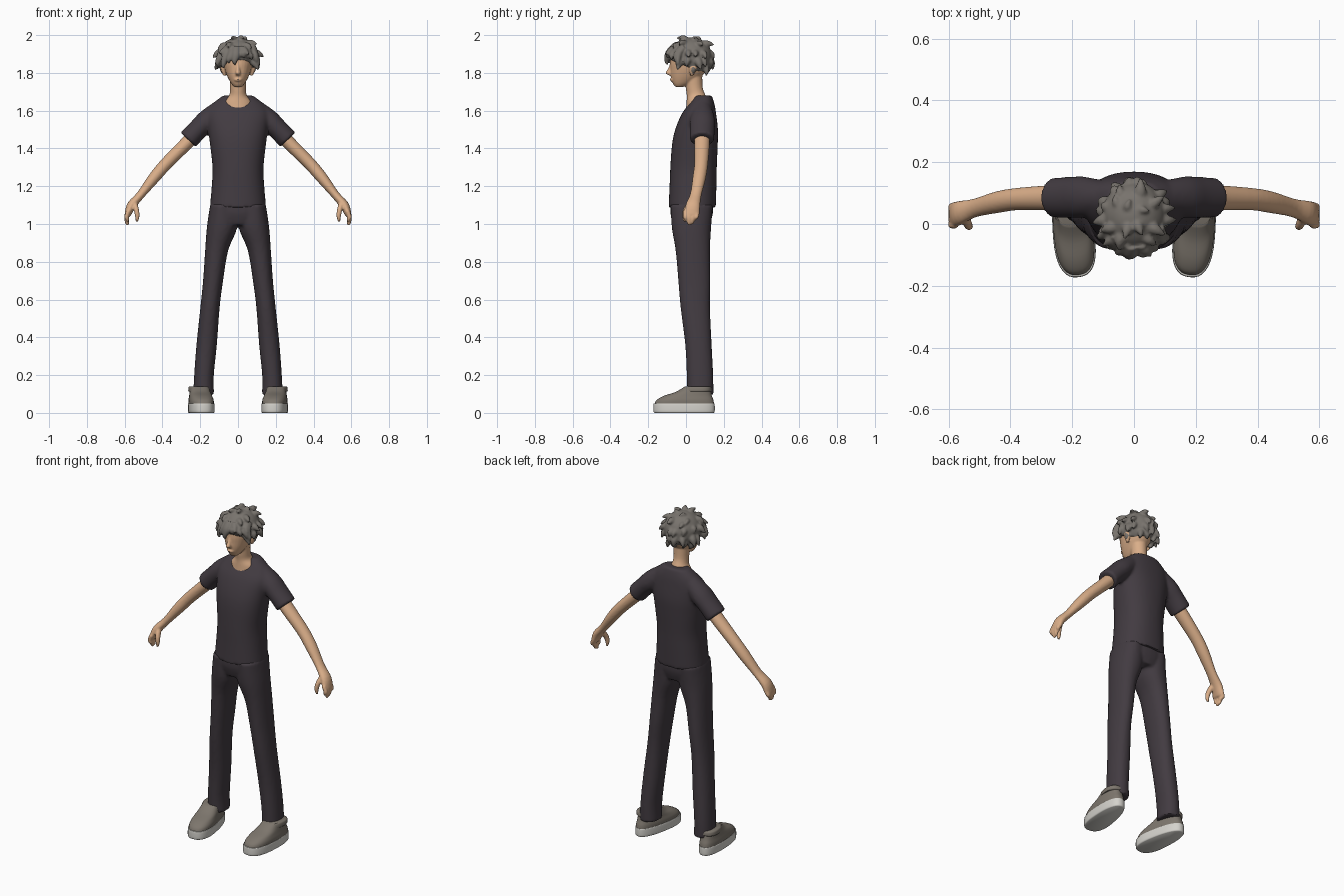
import bpy, bmesh, math, random
from mathutils import Vector, Matrix

random.seed(4)


def material(name, r, g, b):
    m = bpy.data.materials.new(name)
    lin = [((c / 255 + 0.055) / 1.055) ** 2.4 for c in (r, g, b)]
    m.diffuse_color = (*lin, 1)
    return m


SKIN = material("skin tan", 218, 174, 137)
CLOTH = material("charcoal cloth", 66, 59, 65)
HAIR = material("hair grey", 120, 115, 109)
SHOE = material("shoe grey", 125, 118, 109)
SOLE = material("sole white", 212, 210, 204)


def spline(rows, sub):
    """Catmull-Rom through rows of numbers."""
    out = []
    for i in range(len(rows) - 1):
        p = [rows[max(i - 1, 0)], rows[i], rows[i + 1], rows[min(i + 2, len(rows) - 1)]]
        for k in range(sub):
            t = k / sub
            out.append([b + 0.5 * t * (c - a + t * (2 * a - 5 * b + 4 * c - d + t * (3 * (b - c) + d - a)))
                        for a, b, c, d in zip(*p)])
    return out + [list(rows[-1])]


def loft(bm, rows, flat=True, n=28, p=2.0, sub=4, sides=(1,), taper=0.0, yaw=0.0):
    """Rows are x, y, z, half width, half depth; flat keeps rings level, else they follow the path."""
    rows = spline(rows, sub)
    pts = [Vector(r[:3]) for r in rows]
    way = (pts[-1] - pts[0]).normalized()
    ref = Vector((0, 1, 0)) if abs(way.y) < 0.8 else Vector((1, 0, 0))
    pivot = Vector((0.2, 0, 0))
    turn = Matrix.Rotation(yaw, 3, 'Z')
    for s in sides:
        loops = []
        for i, (c, r) in enumerate(zip(pts, rows)):
            u, v = Vector((1, 0, 0)), Vector((0, 1, 0))
            if not flat:
                t = (pts[min(i + 1, len(pts) - 1)] - pts[max(i - 1, 0)]).normalized()
                u = ref.cross(t).normalized()
                v = t.cross(u)
            ring = []
            for k in range(n):
                a = 2 * math.pi * k / n
                ca, sa = math.cos(a), math.sin(a)
                ca = math.copysign(abs(ca) ** (2 / p), ca)
                sa = math.copysign(abs(sa) ** (2 / p), sa)
                q = c + u * (r[3] * ca * (1 - taper * sa)) + v * (r[4] * sa)
                if yaw:
                    q = turn @ (q - pivot) + pivot
                ring.append(bm.verts.new((q.x * s, q.y, q.z)))
            loops.append(ring)
        for a, b in zip(loops, loops[1:]):
            for k in range(n):
                bm.faces.new((a[k], a[(k + 1) % n], b[(k + 1) % n], b[k]))
        bm.faces.new(loops[0])
        bm.faces.new(loops[-1])


def finish(name, bm, mat, voxel=0, smooth=3):
    """Make the object; a voxel size welds overlapping pieces into one skin."""
    bmesh.ops.recalc_face_normals(bm, faces=bm.faces)
    me = bpy.data.meshes.new(name)
    bm.to_mesh(me)
    bm.free()
    ob = bpy.data.objects.new(name, me)
    bpy.context.collection.objects.link(ob)
    if voxel:
        m = ob.modifiers.new("weld", 'REMESH')
        m.mode, m.voxel_size = 'VOXEL', voxel
        m = ob.modifiers.new("soften", 'SMOOTH')
        m.factor, m.iterations = 0.5, smooth
        dg = bpy.context.evaluated_depsgraph_get()
        me = bpy.data.meshes.new_from_object(ob.evaluated_get(dg))
        ob.modifiers.clear()
        ob.data = me
    me.materials.clear()
    me.materials.append(mat)
    me.shade_smooth()
    me.set_sharp_from_angle(angle=math.radians(45))
    return ob


BOTH = (1, -1)

# shirt: torso and sleeves
bm = bmesh.new()
loft(bm, [(0, .033, 1.088, .149, .125), (0, .037, 1.2, .139, .124), (0, .04, 1.3, .135, .123),
          (0, .047, 1.42, .148, .121), (0, .056, 1.5, .158, .113), (0, .068, 1.58, .165, .092),
          (0, .083, 1.635, .135, .068), (0, .092, 1.68, .08, .045)], p=2.3, n=40)
loft(bm, [(.09, .087, 1.61, .05, .05), (.16, .087, 1.55, .058, .066), (.21, .086, 1.503, .054, .066),
          (.264, .085, 1.446, .056, .064)], flat=False, sides=BOTH)
finish("shirt", bm, CLOTH, .009, 4)

# trousers: hips and legs
bm = bmesh.new()
loft(bm, [(0, .03, 1.14, .135, .11), (0, .03, 1.06, .15, .113), (0, .03, .995, .11, .095)], p=2.3)
loft(bm, [(.078, .03, 1.1, .07, .112), (.085, .029, .98, .08, .104), (.113, .036, .86, .061, .091),
          (.132, .044, .7, .053, .085), (.148, .049, .56, .051, .078), (.166, .066, .36, .054, .07),
          (.18, .074, .2, .052, .07), (.182, .076, .095, .055, .069)], sides=BOTH, p=2.2)
finish("trousers", bm, CLOTH, .009, 3)

# arms and hands
bm = bmesh.new()
loft(bm, [(.2, .085, 1.51, .038, .04), (.26, .085, 1.44, .036, .041), (.375, .081, 1.325, .033, .036),
          (.44, .071, 1.25, .031, .035), (.515, .052, 1.155, .022, .03), (.563, .037, 1.1, .024, .038),
          (.582, .029, 1.055, .018, .042), (.586, .028, 1.045, .015, .04)], flat=False, sides=BOTH)
for y, tip in ((-.003, 1.015), (.018, .995), (.038, 1.0), (.056, 1.02)):
    loft(bm, [(.578, y, 1.07, .012, .012), (.59, y, 1.04, .012, .012),
              (.587, y * .8 + .002, tip + .012, .011, .011), (.58, y * .8 + .003, tip, .006, .006)],
         flat=False, sides=BOTH, n=12)
loft(bm, [(.55, .03, 1.115, .016, .018), (.538, .0, 1.075, .014, .016), (.533, -.008, 1.04, .012, .012),
          (.536, -.006, 1.012, .006, .006)], flat=False, sides=BOTH, n=12)
finish("arms", bm, SKIN, .005, 3)

# head, neck, nose and ears
bm = bmesh.new()
loft(bm, [(0, -.035, 1.726, .02, .022), (0, -.02, 1.745, .037, .05), (0, 0, 1.78, .056, .08),
          (0, .015, 1.82, .071, .098), (0, .02, 1.86, .079, .104), (0, .025, 1.92, .08, .1),
          (0, .03, 1.965, .04, .05)], p=2.15)
loft(bm, [(0, .055, 1.6, .08, .056), (0, .059, 1.645, .075, .056), (0, .054, 1.68, .047, .05),
          (0, .044, 1.72, .042, .045), (0, .04, 1.79, .046, .046)])
loft(bm, [(0, -.074, 1.86, .009, .008), (0, -.082, 1.825, .009, .012), (0, -.09, 1.8, .014, .019),
          (0, -.082, 1.787, .01, .01)], n=14)
loft(bm, [(0, -.066, 1.772, .018, .014), (0, -.07, 1.764, .022, .016), (0, -.066, 1.755, .018, .014)], n=14)
loft(bm, [(.072, .03, 1.785, .006, .008), (.078, .035, 1.81, .011, .018), (.082, .038, 1.835, .012, .022),
          (.078, .036, 1.855, .006, .01)], sides=BOTH, n=14)
finish("head_and_neck", bm, SKIN, .005, 3)

# hair: cap sliced along the hairline
bm = bmesh.new()
C, R = Vector((0, .026, 1.885)), Vector((.104, .112, .103))
bmesh.ops.create_icosphere(bm, subdivisions=4, radius=1)
for v in bm.verts:
    v.co = C + v.co * R
cut = bmesh.ops.bisect_plane(bm, geom=bm.verts[:] + bm.edges[:] + bm.faces[:], plane_co=(0, -.09, 1.872),
                             plane_no=(0, .4, 1), clear_inner=True)
bmesh.ops.holes_fill(bm, edges=[e for e in bm.edges if e.is_boundary])
# pointed locks in rows around the cap
for lat, count, size, lift in ((-32, 10, 1.0, .5), (-8, 13, 1.0, .6), (18, 12, .95, .6), (44, 8, .9, .6), (70, 4, .8, .5)):
    for k in range(count):
        la = math.radians(lat + random.uniform(-6, 6))
        lo = 2 * math.pi * (k + random.uniform(.2, .8)) / count
        front = -math.sin(lo)
        if lat < 0 and front > (.25 if lat < -20 else .75):
            continue
        d = Vector((math.cos(la) * math.cos(lo), math.cos(la) * math.sin(lo), math.sin(la)))
        P = C + d * R
        down = Vector((0, 0, -1)) + d * d.z + Vector((random.uniform(-.5, .5), random.uniform(-.3, .3), 0))
        down.normalize()
        L = size * random.uniform(.85, 1.15)
        a, b, c = P - d * .02, P + d * .004 + down * .014 * L, P + d * .03 * lift * L + down * .042 * L
        loft(bm, [(*a, .026, .026), (*b, .018 * L, .018 * L), (*c, .004, .004)], flat=False, n=10)
# fringe locks over the forehead
for x0, x1, z in ((-.085, -.108, 1.835), (-.06, -.078, 1.825), (-.03, -.05, 1.85), (-.01, -.018, 1.842),
                  (.025, .035, 1.885), (.05, .068, 1.87), (.08, .095, 1.855), (.085, .105, 1.84)):
    y = -.1 + 5.5 * x1 * x1
    loft(bm, [(x0 * .9, y + .03, 1.935, .022, .018), (x0, y + .004, 1.9, .024, .018),
              (x1, y - .004, z + .02, .014, .012), (x1 + .004, y, z, .004, .004)], flat=False, n=12)
finish("hair", bm, HAIR, .0055, 2)

# shoes: sole, upper and ankle strap
YAW = math.radians(7)
for name, mat, taper, rows in (
        ("shoe_soles", SOLE, .17, [(.2, -.01, 0, .06, .157), (.2, -.01, .008, .065, .163),
                                  (.2, -.01, .045, .065, .163), (.2, -.01, .05, .062, .16)]),
        ("shoe_uppers", SHOE, .15, [(.2, -.009, .045, .062, .159), (.2, -.005, .068, .062, .151),
                                   (.2, .01, .09, .057, .128), (.199, .04, .112, .052, .092),
                                   (.198, .06, .14, .047, .066)]),
        ("shoe_straps", SHOE, 0, [(.197, .06, .112, .055, .07), (.197, .06, .118, .058, .076),
                                  (.197, .062, .135, .056, .072), (.197, .062, .141, .05, .066)])):
    bm = bmesh.new()
    loft(bm, rows, sides=BOTH, n=40, p=2.5, taper=taper, yaw=-YAW)
    finish(name, bm, mat)
